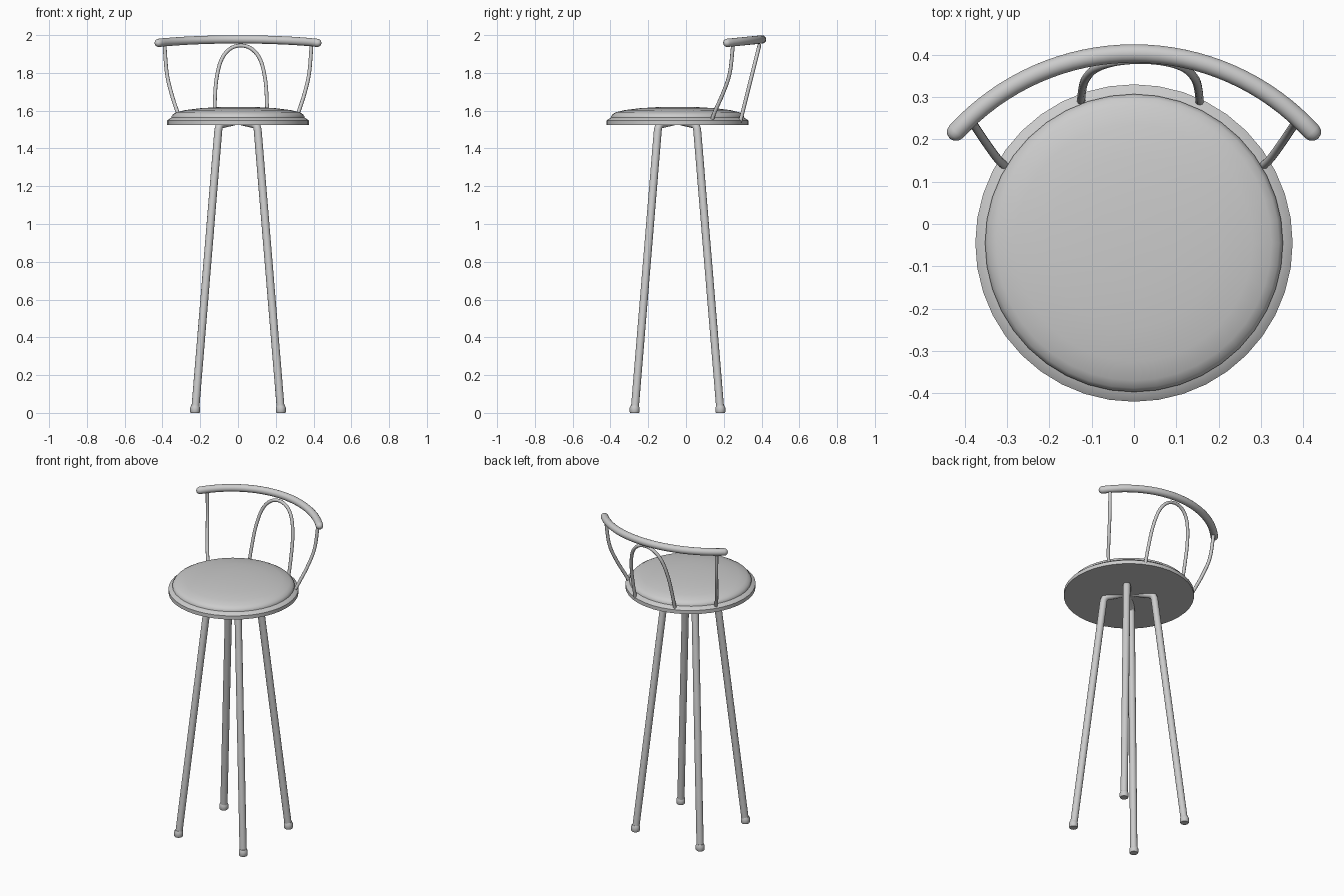
import bpy, math
from mathutils import Vector

cube = bpy.data.objects.get("Cube")
if cube:
    bpy.data.objects.remove(cube, do_unlink=True)

SEAT_Y = -0.045

grey = bpy.data.materials.new("light grey")
grey.use_nodes = True
COLOUR = (0.6, 0.6, 0.6, 1)
grey.diffuse_color = COLOUR
grey.node_tree.nodes["Principled BSDF"].inputs["Base Color"].default_value = COLOUR


def finish(name, verts, faces, angle=40):
    mesh = bpy.data.meshes.new(name)
    mesh.from_pydata(verts, [], faces)
    mesh.materials.append(grey)
    obj = bpy.data.objects.new(name, mesh)
    bpy.context.collection.objects.link(obj)
    bpy.ops.object.select_all(action='DESELECT')
    obj.select_set(True)
    bpy.context.view_layer.objects.active = obj
    bpy.ops.object.shade_smooth_by_angle(angle=math.radians(angle))
    return obj


def skin(name, rings):
    """Bridge a list of equal rings and cap both ends."""
    n = len(rings[0])
    verts = [v for ring in rings for v in ring]
    faces = [(r * n + i, r * n + (i + 1) % n, (r + 1) * n + (i + 1) % n, (r + 1) * n + i)
             for r in range(len(rings) - 1) for i in range(n)]
    faces.append(tuple(reversed(range(n))))
    faces.append(tuple(range(len(verts) - n, len(verts))))
    return finish(name, verts, faces)


def lathe(name, profile, centre, sides):
    """Turn (radius, z) points, listed bottom to top, about a vertical axis."""
    turn = [2 * math.pi * i / sides for i in range(sides)]
    return skin(name, [[(centre[0] + r * math.cos(a), centre[1] + r * math.sin(a), z)
                        for a in turn] for r, z in profile])


def smooth_path(points, steps=6):
    """Catmull-Rom curve through the points."""
    p = [Vector(q) for q in points]
    p = [2 * p[0] - p[1]] + p + [2 * p[-1] - p[-2]]
    out = []
    for a, b, c, d in zip(p, p[1:], p[2:], p[3:]):
        for k in range(steps):
            t = k / steps
            out.append(0.5 * (2 * b + (c - a) * t + (2 * a - 5 * b + 4 * c - d) * t * t
                              + (3 * b - a - 3 * c + d) * t ** 3))
    return out + [p[-2]]


def tube(name, path, radius, sides=14, round_ends=False):
    path = [Vector(q) for q in path]
    radii = [radius] * len(path)
    if round_ends:
        for _ in range(2):
            path.reverse()
            radii.reverse()
            out = (path[0] - path[1]).normalized()
            for a in (30, 60, 85):
                path.insert(0, path[0] + out * radius * (math.sin(math.radians(a)) -
                            math.sin(math.radians({30: 0, 60: 30, 85: 60}[a]))))
                radii.insert(0, radius * math.cos(math.radians(a)))
    rings, side = [], None
    for i, q in enumerate(path):
        along = (path[min(i + 1, len(path) - 1)] - path[max(i - 1, 0)]).normalized()
        side = along.orthogonal() if side is None else side - along * side.dot(along)
        side.normalize()
        up = along.cross(side)
        turn = [2 * math.pi * k / sides for k in range(sides)]
        rings.append([q + radii[i] * (side * math.cos(a) + up * math.sin(a)) for a in turn])
    return skin(name, rings)


# Seat base with sloping rim, and domed cushion
lathe("seat_base", [(0.375, 1.525), (0.375, 1.548), (0.35, 1.566)], (0, SEAT_Y), 40)
lathe("seat_cushion", [(0.352, 1.55), (0.352, 1.57), (0.343, 1.582), (0.325, 1.592),
                       (0.28, 1.603), (0.2, 1.613), (0.1, 1.619), (0.01, 1.62)],
      (0, SEAT_Y), 40)

# Four splayed legs that bend inward under the seat, each with a foot
for sx, xname in ((1, "left"), (-1, "right")):
    for sy, yname in ((1, "back"), (-1, "front")):
        def at(d, z):
            return (sx * d, SEAT_Y + sy * d, z)
        tube(f"leg_{yname}_{xname}",
             [at(0.227, 0.01), at(0.104, 1.5), at(0.099, 1.518), at(0.088, 1.527),
              at(0.005, 1.547)], 0.021)
        foot = at(0.227, 0)
        lathe(f"foot_{yname}_{xname}",
              [(0.023, 0), (0.026, 0.005), (0.026, 0.028), (0.021, 0.04)], foot[:2], 16)

# Back rail: a shallow arc, slightly higher at the middle
ARC_R = 0.57
rail = []
for i in range(33):
    a = math.radians(-47.5 + 95 * i / 32)
    y = 0.403 - ARC_R * (1 - math.cos(a))
    rail.append((ARC_R * math.sin(a), y, 1.958 + 0.1 * (y - 0.21)))
tube("back_rail", rail, 0.022, 16, round_ends=True)

# Curved side spindles
for s, name in ((1, "left"), (-1, "right")):
    tube(f"spindle_{name}", smooth_path(
        [(s * 0.302, 0.135, 1.545), (s * 0.323, 0.155, 1.6), (s * 0.352, 0.195, 1.69),
         (s * 0.377, 0.232, 1.8), (s * 0.39, 0.25, 1.96)]), 0.01, 10)

# Leaning arch in the middle of the back
arch = [(-0.14, 1.54), (-0.138, 1.64), (-0.13, 1.76), (-0.105, 1.865), (-0.06, 1.925)]
arch = arch + [(0, 1.945)] + [(-x, z) for x, z in reversed(arch)]
tube("back_arch", smooth_path([(0.015 + x, 0.288 + 0.25 * (z - 1.545), z)
                               for x, z in arch]), 0.01, 10)
